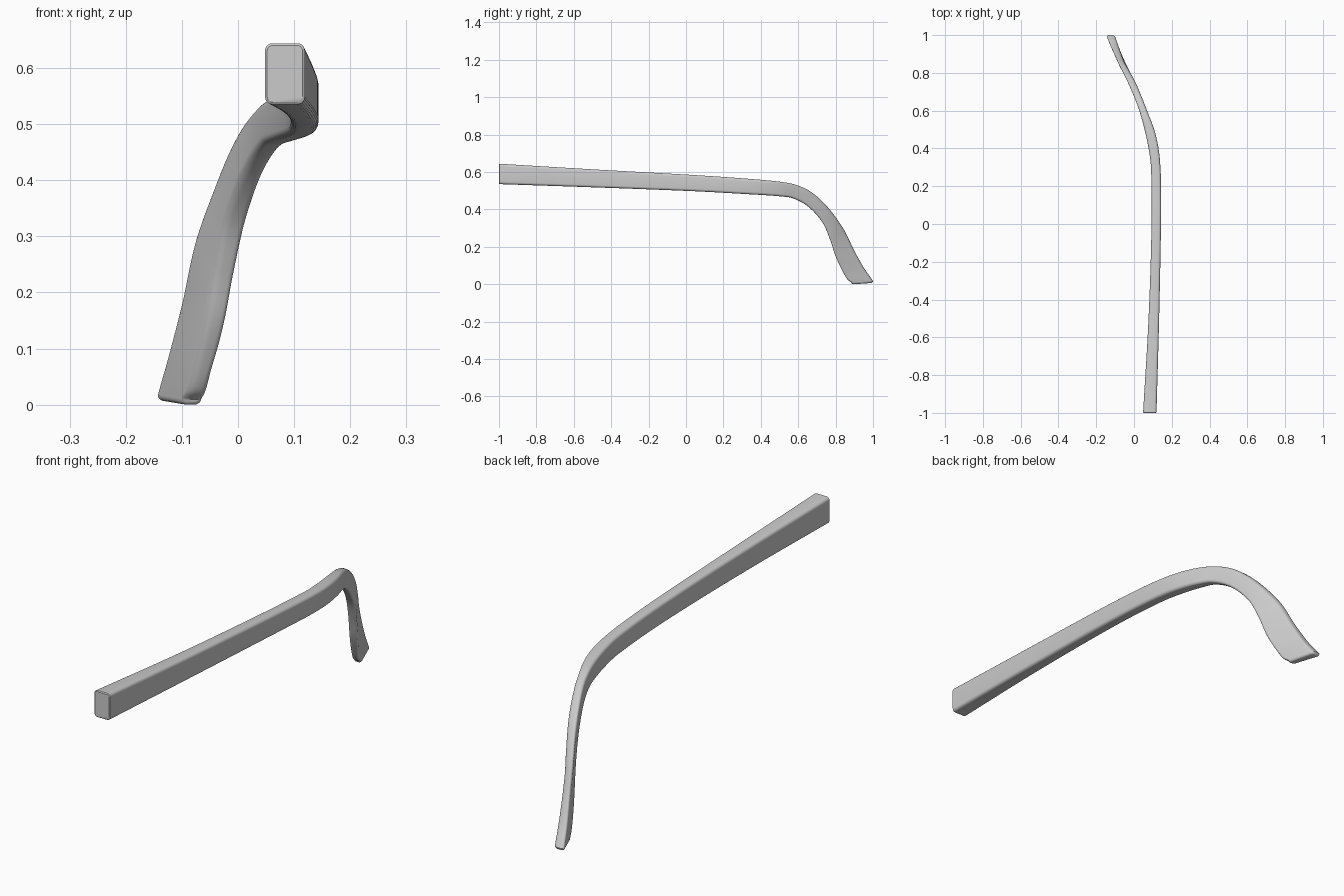
import bpy, bmesh, math
from mathutils import Vector

if "Cube" in bpy.data.objects:
    bpy.data.objects.remove(bpy.data.objects["Cube"])


def interp(pts, s):
    """Smooth Hermite interpolation through (s, value) pairs."""
    n = len(pts)
    s = min(max(s, pts[0][0]), pts[-1][0])
    i = next((k for k in range(n - 1) if s <= pts[k + 1][0]), n - 2)

    def slope(k):
        a, b = pts[max(k - 1, 0)], pts[min(k + 1, n - 1)]
        return (b[1] - a[1]) / (b[0] - a[0])
    (s0, v0), (s1, v1) = pts[i], pts[i + 1]
    h = s1 - s0
    t = (s - s0) / h
    return ((2*t**3 - 3*t**2 + 1) * v0 + (t**3 - 2*t**2 + t) * h * slope(i)
            + (3*t**2 - 2*t**3) * v1 + (t**3 - t**2) * h * slope(i + 1))


# Side outline (y, z): upper and lower edges, matched station by station
upper = [(-1, .645), (-.5, .615), (0, .587), (.3, .567), (.5, .549), (.6, .528), (.68, .486),
         (.76, .41), (.84, .30), (.9, .18), (.95, .09), (.985, .04), (1, .018)]
lower = [(-1, .536), (-.5, .519), (0, .50), (.3, .484), (.5, .471), (.58, .457), (.66, .41),
         (.73, .33), (.77, .24), (.80, .15), (.835, .075), (.862, .028), (.885, .010)]

# Plan outline (y, x): inner and outer faces of the arm
inner = [(-1, .048), (-.5, .077), (0, .093), (.3, .09), (.4, .077), (.5, .056), (.6, .028),
         (.66, .006), (.77, -.042), (.84, -.078), (.89, -.1), (.94, -.123), (1, -.147)]
outer = [(-1, .119), (-.5, .133), (0, .143), (.2, .143), (.3, .14), (.4, .13), (.5, .107),
         (.59, .073), (.67, .042), (.75, .008), (.82, -.03), (.86, -.052), (1, -.103)]


def edge_point(edge, s):
    ys = [(k, p[0]) for k, p in enumerate(edge)]
    zs = [(k, p[1]) for k, p in enumerate(edge)]
    return Vector((0, interp(ys, s), interp(zs, s)))


def ring(bm, s, inset=0, drop=0):
    """Rounded-rectangle cross-section at station s."""
    top, bot = edge_point(upper, s), edge_point(lower, s)
    height = (top - bot).length
    r = .013 - inset * .8
    verts = []
    for sx, sv, start in ((1, 1, 0), (0, 1, 90), (0, 0, 180), (1, 0, 270)):
        for k in range(6):
            a = math.radians(start + 18 * k)
            dx = (-1 if sx else 1) * (inset + r) + r * math.cos(a)
            dv = (-1 if sv else 1) * (inset + r) + r * math.sin(a)
            p = bot.lerp(top, sv + dv / height)
            x = interp(outer if sx else inner, p.y) + dx
            verts.append(bm.verts.new((x, p.y, p.z - drop)))
    return verts


bm = bmesh.new()
last = len(upper) - 1
rings = [ring(bm, 0, .004), ring(bm, .006, 0)]
rings += [ring(bm, k / 8) for k in range(1, last * 8 + 1)]
# Rounded tip
for a in (22, 45, 68, 90):
    a = math.radians(a)
    rings.append(ring(bm, last, .011 * (1 - math.cos(a)), .010 * math.sin(a)))
for a, b in zip(rings, rings[1:]):
    for k in range(len(a)):
        j = (k + 1) % len(a)
        bm.faces.new((a[k], a[j], b[j], b[k]))
bm.faces.new(rings[0])
bm.faces.new(rings[-1])
bmesh.ops.recalc_face_normals(bm, faces=bm.faces)

# Rest the tip on the ground
low = min(v.co.z for v in bm.verts)
bmesh.ops.translate(bm, verts=bm.verts, vec=(0, 0, -low))

mesh = bpy.data.meshes.new("glasses_temple_arm")
bm.to_mesh(mesh)
bm.free()
arm = bpy.data.objects.new("glasses_temple_arm", mesh)
bpy.context.collection.objects.link(arm)
bpy.context.view_layer.objects.active = arm
arm.select_set(True)
bpy.ops.object.shade_smooth_by_angle(angle=math.radians(35))
